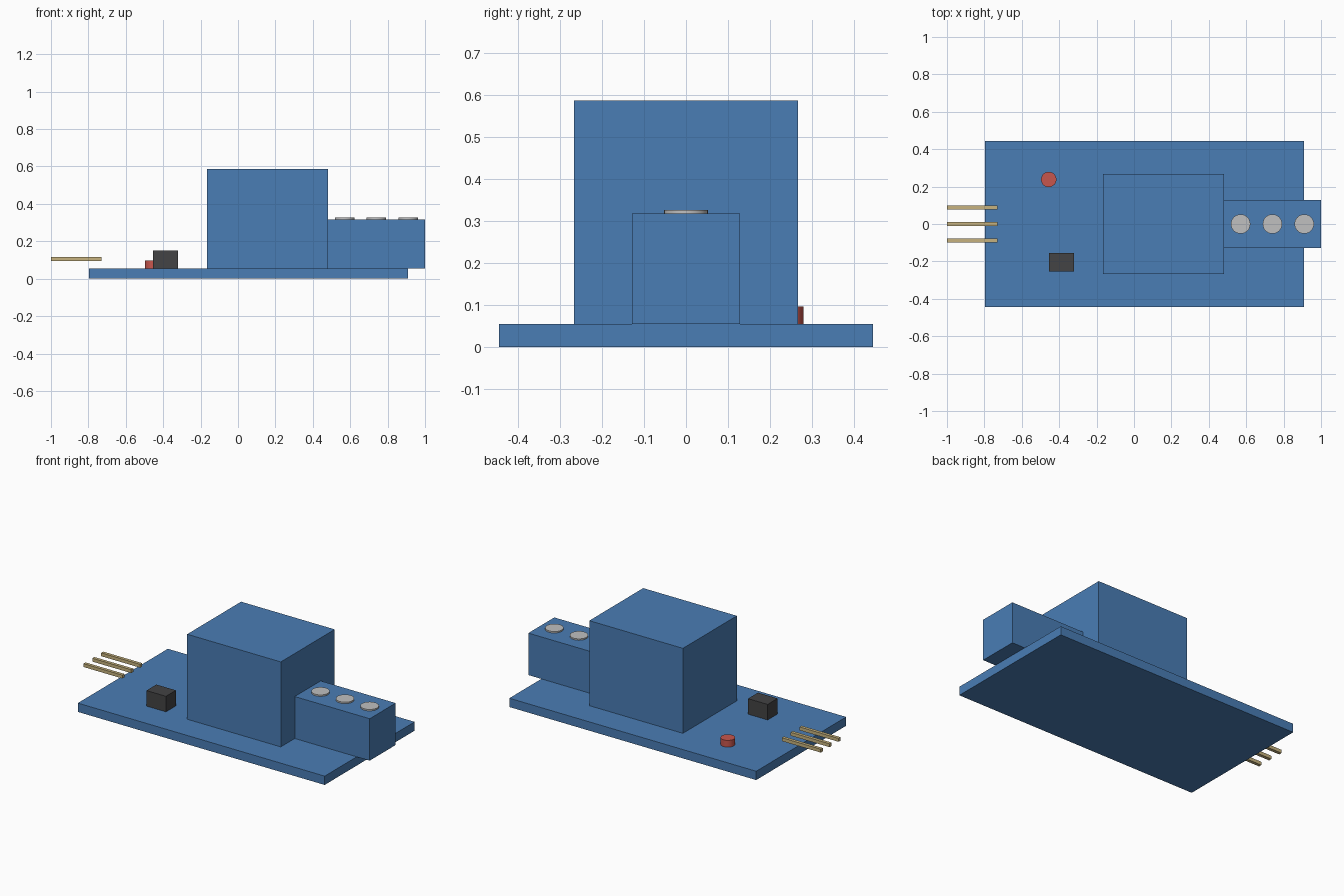
import bpy

if "Cube" in bpy.data.objects:
    bpy.data.objects.remove(bpy.data.objects["Cube"])


def material(name, rgb):
    m = bpy.data.materials.new(name)
    m.diffuse_color = (*rgb, 1)
    m.use_nodes = True
    m.node_tree.nodes["Principled BSDF"].inputs["Base Color"].default_value = m.diffuse_color
    return m


BLUE = material("blue", (0.068, 0.205, 0.462))
BLACK = material("charcoal", (0.056, 0.056, 0.058))
RED = material("red", (0.57, 0.093, 0.075))
GOLD = material("gold", (0.57, 0.45, 0.21))
SILVER = material("silver", (0.53, 0.53, 0.53))


def box(name, x, y, z, mat):
    """Box from (min, max) ranges on each axis."""
    bpy.ops.mesh.primitive_cube_add(size=1, location=[(a + b) / 2 for a, b in (x, y, z)])
    o = bpy.context.object
    o.name = name
    o.scale = [b - a for a, b in (x, y, z)]
    bpy.ops.object.transform_apply(location=False, rotation=False, scale=True)
    o.data.materials.append(mat)


def disc(name, x, y, z, radius, mat):
    """Upright cylinder spanning the z range."""
    bpy.ops.mesh.primitive_cylinder_add(vertices=32, radius=radius, depth=z[1] - z[0],
                                        location=(x, y, (z[0] + z[1]) / 2))
    o = bpy.context.object
    o.name = name
    o.data.materials.append(mat)
    bpy.ops.object.shade_smooth_by_angle()


TOP = 0.055  # upper face of the board

# Circuit board, relay block and terminal block
box("circuit_board", (-0.796, 0.91), (-0.444, 0.444), (0, TOP), BLUE)
box("relay_block", (-0.165, 0.482), (-0.266, 0.266), (TOP, 0.586), BLUE)
box("terminal_block", (0.482, 1.0), (-0.128, 0.128), (TOP, 0.317), BLUE)

# Terminal screws
for i in range(3):
    disc(f"terminal_screw_{i + 1}", 0.57 + 0.17 * i, 0, (0.305, 0.326), 0.052, SILVER)

# Header pins
for i in range(3):
    y = (i - 1) * 0.088
    box(f"header_pin_{i + 1}", (-1.0, -0.731), (y - 0.01, y + 0.01), (0.094, 0.115), GOLD)

# Small chip and indicator light
box("chip", (-0.455, -0.32), (-0.254, -0.156), (TOP, 0.152), BLACK)
disc("indicator_light", -0.456, 0.238, (TOP, 0.097), 0.041, RED)
